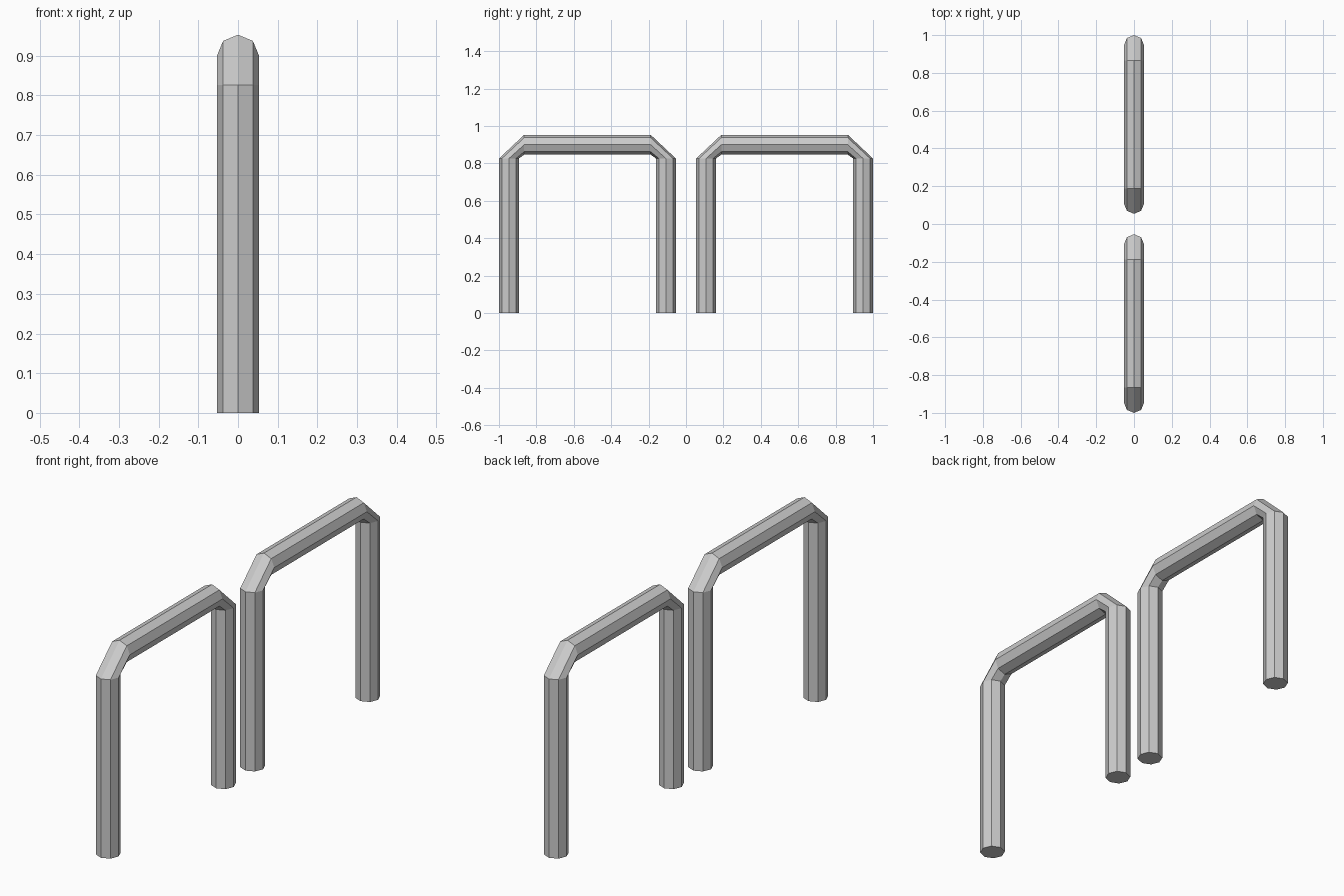
import bpy, bmesh, math

cube = bpy.data.objects.get("Cube")
if cube:
    bpy.data.objects.remove(cube)

SIDES, RADIUS = 8, 0.053

metal = bpy.data.materials.new("light_grey_metal")
metal.use_nodes = True
metal.diffuse_color = (0.6, 0.6, 0.6, 1)
metal.node_tree.nodes["Principled BSDF"].inputs["Base Color"].default_value = (0.6, 0.6, 0.6, 1)

# Half path of a hoop: distance from its middle, height, outward direction (y, z)
HALF = [(0.42, 0.0, (1, 0)), (0.42, 0.826, (1, 0)), (0.338, 0.9, (0, 1))]
PATH = [(-y, z, (-oy, oz)) for y, z, (oy, oz) in HALF] + HALF[::-1]


def add_hoop(name, centre_y):
    bm = bmesh.new()
    rings = []
    for y, z, (oy, oz) in PATH:
        ring = []
        for i in range(SIDES):
            a = math.tau * i / SIDES
            out = RADIUS * math.sin(a)
            ring.append(bm.verts.new((RADIUS * math.cos(a), y + out * oy, z + out * oz)))
        rings.append(ring)
    # Tube walls between neighbouring rings
    for lower, upper in zip(rings, rings[1:]):
        for i in range(SIDES):
            j = (i + 1) % SIDES
            bm.faces.new((lower[i], lower[j], upper[j], upper[i]))
    # Feet
    bm.faces.new(rings[0])
    bm.faces.new(rings[-1])
    bmesh.ops.recalc_face_normals(bm, faces=bm.faces)
    mesh = bpy.data.meshes.new(name)
    bm.to_mesh(mesh)
    bm.free()
    mesh.materials.append(metal)
    hoop = bpy.data.objects.new(name, mesh)
    hoop.location.y = centre_y
    bpy.context.collection.objects.link(hoop)


add_hoop("front_hoop_barrier", -0.527)
add_hoop("back_hoop_barrier", 0.527)
